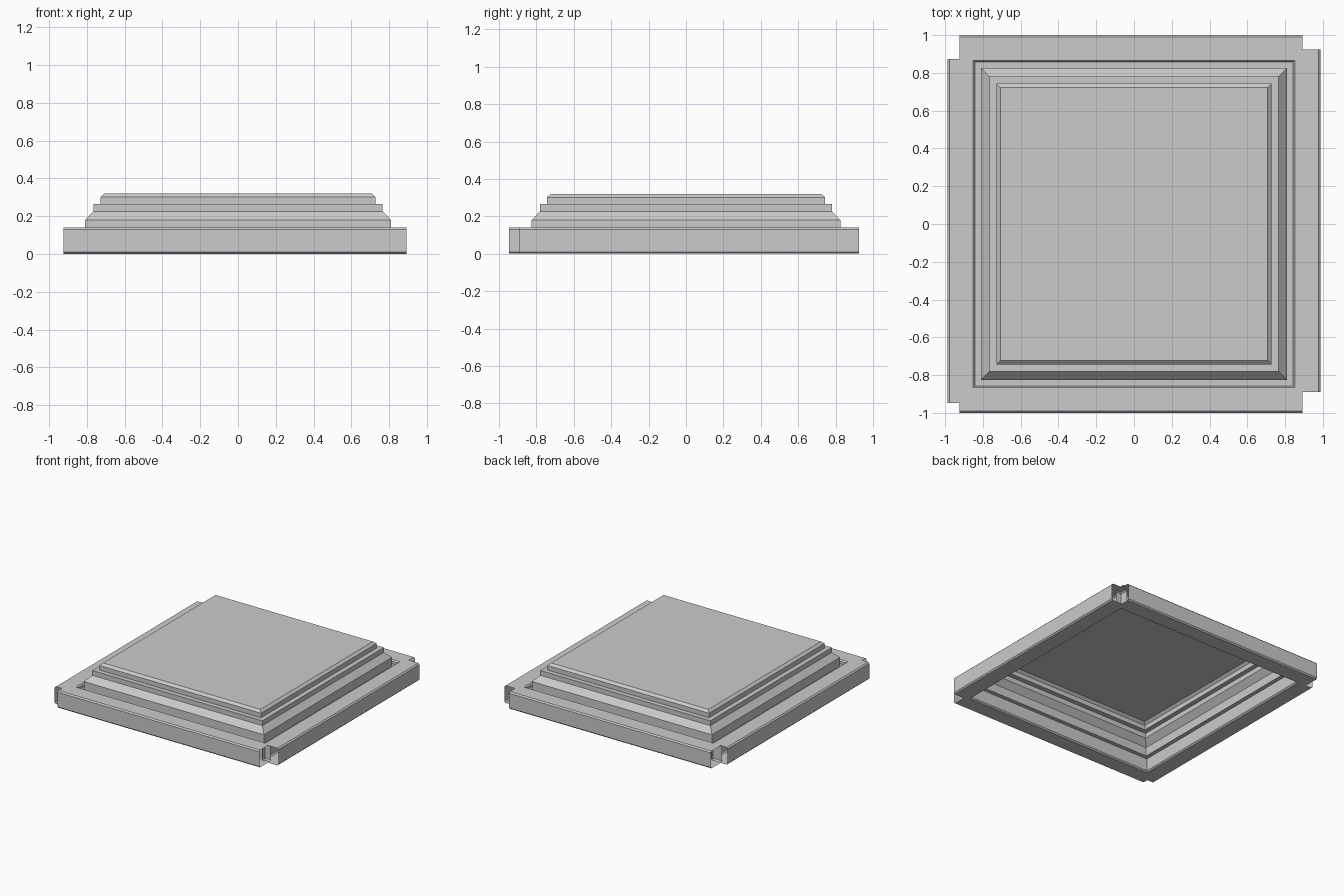
import bpy, bmesh

if "Cube" in bpy.data.objects:
    bpy.data.objects.remove(bpy.data.objects["Cube"])

DY = 0.015  # the model is slightly longer in y than in x


def make_object(name, bm):
    bmesh.ops.recalc_face_normals(bm, faces=bm.faces)
    mesh = bpy.data.meshes.new(name)
    bm.to_mesh(mesh)
    bm.free()
    ob = bpy.data.objects.new(name, mesh)
    bpy.context.collection.objects.link(ob)
    return ob


def bridge(bm, a, b):
    n = len(a)
    for i in range(n):
        bm.faces.new((a[i], a[(i + 1) % n], b[(i + 1) % n], b[i]))


def rail(name, inner, outer, start, end, axis, side):
    """Chamfered board with open ends, running along the given axis."""
    c, h = 0.01, 0.14
    section = [(inner, c), (inner + c, 0), (outer - c, 0), (outer, c),
               (outer, h - c), (outer - c, h), (inner + c, h), (inner, h - c)]
    bm = bmesh.new()
    loops = []
    for t in (start, end):
        loops.append([bm.verts.new((t, side * p, z) if axis == 'X'
                                   else (side * p, t, z)) for p, z in section])
    bridge(bm, *loops)
    ob = make_object(name, bm)
    # keep the outer normals facing out
    bm = bmesh.new()
    bm.from_mesh(ob.data)
    for f in bm.faces:
        if f.calc_center_median().z > h - 1e-4 and f.normal.z < 0:
            bmesh.ops.reverse_faces(bm, faces=bm.faces)
            break
    bm.to_mesh(ob.data)
    bm.free()
    return ob


# Outer frame: four boards with notched corners
rail("front_rail", 0.857, 1.0, -0.923, 0.892, 'X', -1)
rail("back_rail", 0.857, 1.0, -0.923, 0.892, 'X', 1)
rail("left_rail", 0.842, 0.987, -0.947, 0.873, 'Y', -1)
rail("right_rail", 0.842, 0.987, -0.89, 0.925, 'Y', 1)

# Stepped raised panel: hollow mitred moulding with a flat top
profile = [(0.842, 0.11), (0.81, 0.11), (0.81, 0.18), (0.766, 0.226),
           (0.766, 0.265), (0.728, 0.265), (0.728, 0.302), (0.708, 0.32)]
bm = bmesh.new()
loops = [[bm.verts.new((sx * r, sy * (r + DY), z))
          for sx, sy in ((-1, -1), (1, -1), (1, 1), (-1, 1))] for r, z in profile]
for a, b in zip(loops, loops[1:]):
    bridge(bm, a, b)
top = bm.faces.new(loops[-1])
panel = make_object("raised_panel", bm)
if max(panel.data.polygons, key=lambda p: p.area).normal.z < 0:
    panel.data.flip_normals()
